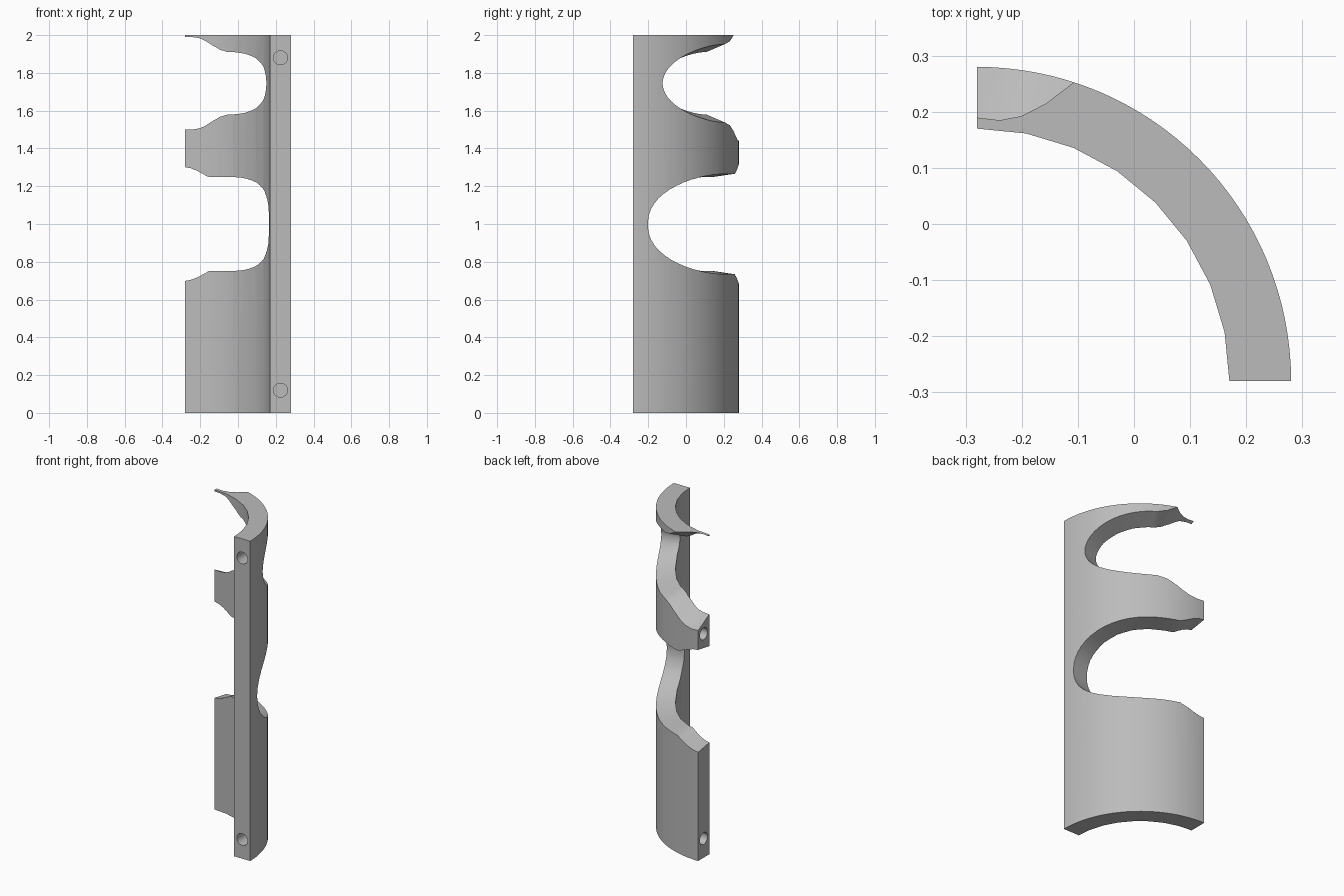
import bpy, bmesh, math

if "Cube" in bpy.data.objects:
    bpy.data.objects.remove(bpy.data.objects["Cube"])

AXIS = -0.28            # tube axis in x and y
INNER, OUTER = 0.45, 0.56
HEIGHT = 2.0

grey = bpy.data.materials.new("plain grey")
grey.use_nodes = True
colour = (0.5, 0.5, 0.5, 1)
grey.diffuse_color = colour
grey.node_tree.nodes["Principled BSDF"].inputs["Base Color"].default_value = colour


def polar(radius, degrees, z):
    a = math.radians(degrees)
    return (AXIS + radius * math.cos(a), AXIS + radius * math.sin(a), z)


def finish(bm, name):
    bmesh.ops.recalc_face_normals(bm, faces=bm.faces)
    mesh = bpy.data.meshes.new(name)
    bm.to_mesh(mesh)
    bm.free()
    mesh.materials.append(grey)
    obj = bpy.data.objects.new(name, mesh)
    bpy.context.collection.objects.link(obj)
    return obj


def quarter_shell():
    """Quarter of a tube: finely divided outside, coarse inside."""
    bm = bmesh.new()
    outer = [polar(OUTER, 90 * i / 32, 0) for i in range(33)]
    inner = [polar(INNER, 90 * i / 8, 0) for i in range(9)]
    face = bm.faces.new([bm.verts.new(p) for p in outer + inner[::-1]])
    top = bmesh.ops.extrude_face_region(bm, geom=[face])
    verts = [v for v in top["geom"] if isinstance(v, bmesh.types.BMVert)]
    bmesh.ops.translate(bm, verts=verts, vec=(0, 0, HEIGHT))
    return finish(bm, "quarter_shell")


def window_cutter(name, z, start, half, power, taper, flare):
    """Rounded opening that widens outward and flares at the back edge.
    Each column holds an angle and its half height on the outer wall."""
    middle = 60
    columns = []
    for i in range(15):
        t = math.pi / 2 * (i + 0.3) / 14.3
        u = math.cos(t)
        columns.append((middle - (middle - start) * u,
                        half * (1 - u ** power) ** (1 / power)))
    columns += flare
    bm = bmesh.new()
    rings = []
    for angle, h in columns:
        ring = []
        for r, side in ((0.35, -1), (0.35, 1), (0.66, 1), (0.66, -1)):
            reach = h * (1 - taper * (1 - r / OUTER))
            ring.append(bm.verts.new(polar(r, angle, z + side * reach)))
        rings.append(ring)
    for a, b in zip(rings, rings[1:]):
        for i in range(4):
            j = (i + 1) % 4
            bm.faces.new((a[i], a[j], b[j], b[i]))
    bm.faces.new(rings[0])
    bm.faces.new(rings[-1][::-1])
    return finish(bm, name)


def pin_cutter(name, location, axis):
    """Round blind hole in one of the flat joining edges."""
    rotation = (math.pi / 2, 0, 0) if axis == "y" else (0, math.pi / 2, 0)
    bpy.ops.mesh.primitive_cylinder_add(vertices=32, radius=0.037, depth=0.2,
                                        location=location, rotation=rotation)
    obj = bpy.context.object
    obj.name = name
    obj.data.materials.append(grey)
    return obj


shell = quarter_shell()

# Two windows through the wall
cutters = [
    window_cutter("lower_window_cutter", 1.0, 8, 0.265, 2.2, 0.3,
                  [(67, 0.265), (74, 0.266), (78, 0.283), (82, 0.301),
                   (86, 0.314), (90, 0.32), (95, 0.32)]),
    window_cutter("upper_window_cutter", 1.745, 16.2, 0.207, 2, 1.0,
                  [(66, 0.222), (72, 0.255), (76, 0.28), (80.4, 0.298),
                   (85, 0.306), (90, 0.304), (95, 0.3)]),
]

# Pin holes in the front and back joining edges
middle_wall = AXIS + (INNER + OUTER) / 2
for i, z in enumerate((0.12, 1.88)):
    cutters.append(pin_cutter(f"front_pin_cutter_{i}", (middle_wall, AXIS, z), "y"))
for i, z in enumerate((0.12, 1.4)):
    cutters.append(pin_cutter(f"back_pin_cutter_{i}", (AXIS, middle_wall, z), "x"))

bpy.ops.object.select_all(action="DESELECT")
shell.select_set(True)
bpy.context.view_layer.objects.active = shell
for cutter in cutters:
    mod = shell.modifiers.new(cutter.name, "BOOLEAN")
    mod.operation = "DIFFERENCE"
    mod.solver = "EXACT"
    mod.object = cutter
    bpy.ops.object.modifier_apply(modifier=mod.name)
for cutter in cutters:
    bpy.data.objects.remove(cutter)

bpy.ops.object.shade_smooth_by_angle(angle=math.radians(30))
